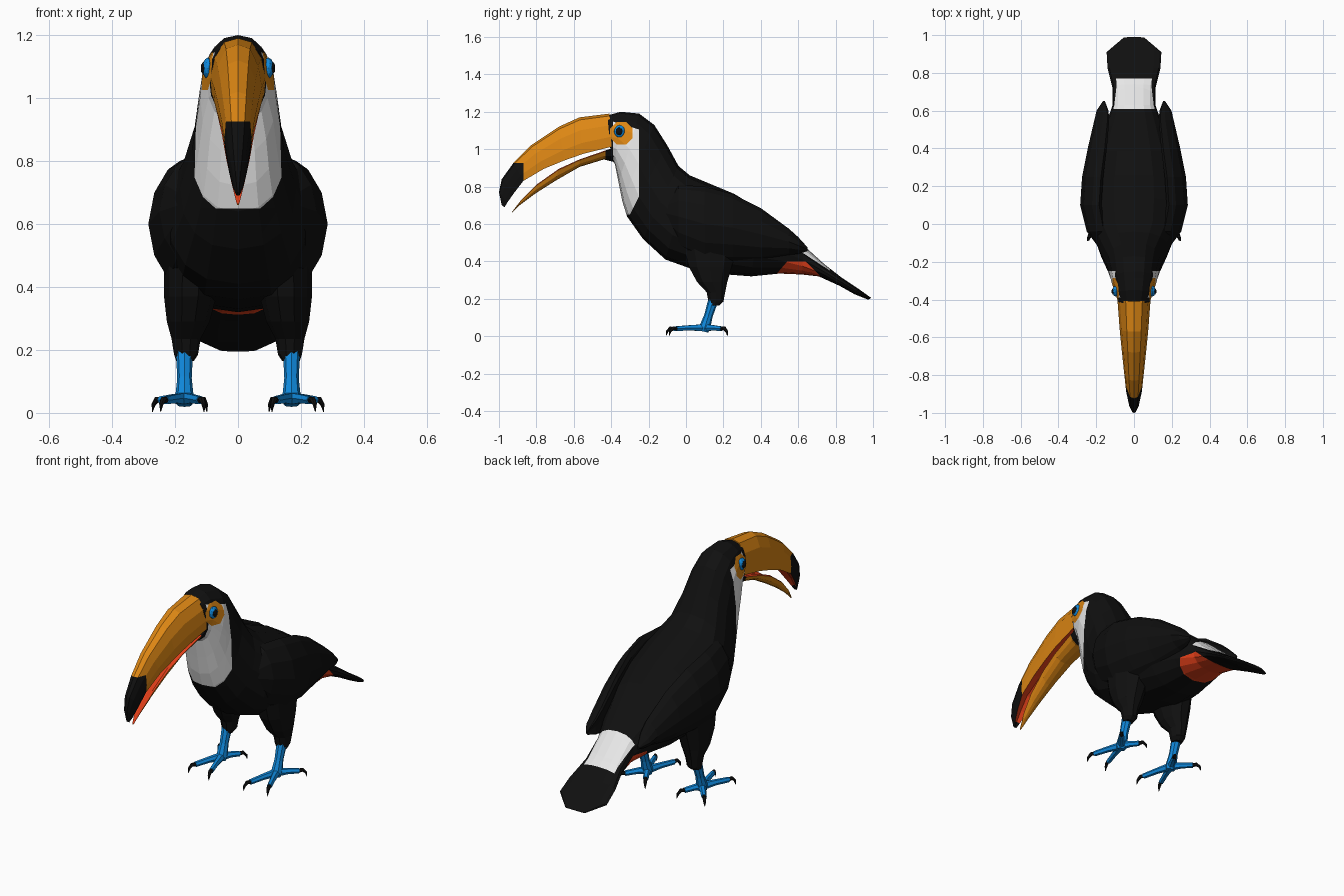
import bpy, bmesh, math
from mathutils import Vector

if "Cube" in bpy.data.objects:
    bpy.data.objects.remove(bpy.data.objects["Cube"], do_unlink=True)

COLOURS = {
    "black": (0.005, 0.005, 0.005),
    "orange": (0.72, 0.24, 0.007),
    "white": (0.8, 0.8, 0.8),
    "red": (0.75, 0.05, 0.01),
    "blue": (0.005, 0.25, 0.72),
}
MATS = {}
for name, rgb in COLOURS.items():
    m = bpy.data.materials.new(name)
    m.use_nodes = True
    m.diffuse_color = (*rgb, 1)
    bsdf = m.node_tree.nodes["Principled BSDF"]
    bsdf.inputs["Base Color"].default_value = (*rgb, 1)
    bsdf.inputs["Roughness"].default_value = 0.7
    MATS[name] = m


def loft(rings):
    """Skin a list of equal point rings and cap both ends."""
    bm = bmesh.new()
    rows = [[bm.verts.new(p) for p in ring] for ring in rings]
    n = len(rows[0])
    for a, b in zip(rows, rows[1:]):
        for i in range(n):
            j = (i + 1) % n
            bm.faces.new((a[i], a[j], b[j], b[i]))
    bm.faces.new(rows[0][::-1])
    bm.faces.new(rows[-1])
    bmesh.ops.recalc_face_normals(bm, faces=bm.faces)
    return bm


def finish(bm, name, *colours):
    me = bpy.data.meshes.new(name)
    bm.to_mesh(me)
    bm.free()
    for c in colours:
        me.materials.append(MATS[c])
    ob = bpy.data.objects.new(name, me)
    bpy.context.collection.objects.link(ob)
    return ob


def section_loft(stations, profile):
    """Each station: top y, top z, bottom y, bottom z, half width."""
    return loft([[(u * w, by + (ty - by) * v, bz + (tz - bz) * v) for u, v in profile]
                 for ty, tz, by, bz, w in stations])


def paint(bm, index, planes):
    """Cut out the region behind every (point, normal) plane and colour it."""
    inside = list(bm.faces)
    for co, no in planes:
        co, no = Vector(co), Vector(no)
        geom = set(inside)
        for f in inside:
            geom.update(f.edges)
            geom.update(f.verts)
        res = bmesh.ops.bisect_plane(bm, geom=list(geom), plane_co=co, plane_no=no, dist=1e-5)
        found = {g for g in res["geom"] if isinstance(g, bmesh.types.BMFace)}
        found.update(f for f in inside if f.is_valid)
        inside = [f for f in found if (f.calc_center_median() - co).dot(no) < 0]
    for f in inside:
        f.material_index = index


def tube(name, path, radii, colour, sides=6):
    pts = [Vector(p) for p in path]
    rings = []
    for i, (p, r) in enumerate(zip(pts, radii)):
        d = pts[min(i + 1, len(pts) - 1)] - pts[max(i - 1, 0)]
        q = d.to_track_quat("Z", "Y")
        rings.append([p + q @ Vector((r * math.cos(k * math.tau / sides),
                                      r * math.sin(k * math.tau / sides), 0))
                      for k in range(sides)])
    return finish(loft(rings), name, colour)


def power(v, e):
    return math.copysign(abs(v) ** e, v)


def mirrored(half):
    return half + [(-u, v) for u, v in half[::-1] if u > 0]


# Body, from face to tail tip
oval = [(power(math.cos(a), 0.85), 0.5 + 0.5 * power(math.sin(a), 0.9))
        for a in (math.tau * k / 16 for k in range(16))]
body = section_loft([
    (-0.42, 1.18, -0.40, 0.95, 0.085),
    (-0.35, 1.20, -0.38, 0.92, 0.10),
    (-0.25, 1.19, -0.36, 0.82, 0.12),
    (-0.17, 1.13, -0.34, 0.72, 0.132),
    (-0.10, 1.02, -0.315, 0.64, 0.147),
    (-0.04, 0.91, -0.23, 0.52, 0.185),
    (0.02, 0.86, -0.11, 0.41, 0.225),
    (0.14, 0.81, 0.03, 0.36, 0.24),
    (0.26, 0.76, 0.22, 0.33, 0.23),
    (0.39, 0.68, 0.35, 0.32, 0.20),
    (0.52, 0.575, 0.50, 0.335, 0.155),
    (0.63, 0.485, 0.62, 0.33, 0.115),
    (0.74, 0.385, 0.71, 0.32, 0.115),
    (0.83, 0.315, 0.82, 0.27, 0.14),
    (0.92, 0.255, 0.90, 0.225, 0.145),
    (0.99, 0.205, 0.975, 0.195, 0.06)], oval)
# Bib, rump, undertail and eye patches
paint(body, 1, [((0, -0.25, 0), (0, 1, 0)), ((0, 0, 0.65), (0, 0, -1)),
                ((0, 0, 1.03), (0, 0.3, 1)), ((0, -0.39, 0), (0, -1, 0)),
                ((0, -0.27, 0.71), (0, 1, -0.5))])
paint(body, 1, [((0, 0.61, 0), (0, -1, 0)), ((0, 0.77, 0), (0, 1, 0)),
                ((0, 0.64, 0.435), (0, -0.65, -1))])
paint(body, 2, [((0, 0.49, 0.34), (0, -0.7, 0.6)), ((0, 0, 0.40), (0, 0, 1)),
                ((0, 0.72, 0.32), (0, 0.8, 0.8))])
patch = Vector((0, -0.345, 1.085))
paint(body, 3, [(patch + d * 0.06, d) for d in
                (Vector((0, math.cos(k * math.tau / 8), math.sin(k * math.tau / 8)))
                 for k in range(8))])
finish(body, "body", "black", "white", "red", "orange")

# Upper beak with red palate and black tip
upper = section_loft([
    (-0.41, 1.19, -0.39, 1.015, 0.088),
    (-0.57, 1.17, -0.55, 0.975, 0.076),
    (-0.68, 1.12, -0.65, 0.94, 0.066),
    (-0.83, 1.02, -0.76, 0.895, 0.053),
    (-0.92, 0.93, -0.87, 0.83, 0.042),
    (-0.985, 0.84, -0.92, 0.765, 0.03),
    (-1.00, 0.77, -0.955, 0.715, 0.017),
    (-0.985, 0.70, -0.97, 0.69, 0.005)],
    mirrored([(0, 1), (0.5, 0.93), (0.85, 0.65), (1, 0.3), (0.95, 0), (0, 0.12)]))
palate = Vector((0, 0.5, -0.87))
paint(upper, 2, [((0, -0.87, 0), (0, 1, 0)), ((0, 0, 0.925), (0, 0, 1))])
for f in upper.faces:
    if f.normal.dot(palate) > 0.75:
        f.material_index = 1
finish(upper, "upper_beak", "orange", "red", "black")

# Lower beak with red inside and black base
lower = section_loft([
    (-0.38, 1.01, -0.38, 0.93, 0.08),
    (-0.44, 0.99, -0.44, 0.945, 0.075),
    (-0.57, 0.945, -0.57, 0.905, 0.064),
    (-0.68, 0.895, -0.70, 0.83, 0.052),
    (-0.80, 0.81, -0.81, 0.76, 0.037),
    (-0.88, 0.73, -0.89, 0.70, 0.02),
    (-0.93, 0.665, -0.93, 0.66, 0.004)],
    mirrored([(0, 0.75), (0.8, 1), (1, 0.9), (0.8, 0.4), (0.45, 0.08), (0, 0)]))
for f in lower.faces:
    if f.normal.dot(-palate) > 0.6:
        f.material_index = 1
paint(lower, 2, [((0, -0.43, 0), (0, -1, 0))])
finish(lower, "lower_beak", "orange", "red", "black")


def ball(name, centre, scale, colour):
    bm = bmesh.new()
    bmesh.ops.create_icosphere(bm, subdivisions=2, radius=1)
    for v in bm.verts:
        v.co = Vector(centre) + Vector([a * b for a, b in zip(v.co, scale)])
    finish(bm, name, colour)


# Paired parts
for side, s in (("left", 1), ("right", -1)):
    ball(side + "_eye", (s * 0.096, -0.355, 1.095), (0.018, 0.03, 0.034), "blue")
    ball(side + "_pupil", (s * 0.104, -0.357, 1.095), (0.015, 0.02, 0.023), "black")

    # Folded wing: y, x, z, half thickness, half height
    rings = []
    for y, x, z, t, h in [(-0.12, 0.17, 0.66, 0.02, 0.07),
                          (-0.04, 0.205, 0.64, 0.045, 0.17),
                          (0.10, 0.235, 0.60, 0.05, 0.20),
                          (0.25, 0.225, 0.58, 0.05, 0.18),
                          (0.40, 0.20, 0.545, 0.045, 0.14),
                          (0.55, 0.175, 0.505, 0.035, 0.07),
                          (0.60, 0.17, 0.485, 0.028, 0.045),
                          (0.65, 0.16, 0.465, 0.005, 0.01)]:
        rings.append([(s * (x + t * math.cos(a) - t * math.sin(a) ** 2), y, z + h * math.sin(a))
                      for a in (math.tau * k / 12 for k in range(12))])
    finish(loft(rings), side + "_wing", "black")

    # Feathered thigh: z, x, y, radius x, radius y
    rings = []
    for z, x, y, rx, ry in [(0.48, 0.15, 0.13, 0.085, 0.15),
                            (0.37, 0.152, 0.13, 0.083, 0.12),
                            (0.29, 0.158, 0.14, 0.068, 0.085),
                            (0.235, 0.165, 0.16, 0.046, 0.052),
                            (0.185, 0.165, 0.16, 0.038, 0.042),
                            (0.165, 0.168, 0.15, 0.028, 0.03)]:
        rings.append([(s * (x + rx * math.cos(a)), y + ry * math.sin(a), z)
                      for a in (math.tau * k / 10 for k in range(10))])
    finish(loft(rings), side + "_thigh", "black")

    # Shin, toes and claws
    foot = Vector((s * 0.17, 0.10, 0.045))
    tube(side + "_shin", [(s * 0.17, 0.145, 0.19), (s * 0.17, 0.12, 0.11),
                          foot, foot - Vector((0, 0.005, 0.02))],
         [0.027, 0.023, 0.03, 0.024], "blue", 8)
    toes = {"front_inner": (-0.05, -0.165), "front_outer": (0.06, -0.15),
            "back_outer": (0.075, 0.09), "back_inner": (-0.05, 0.085)}
    for label, (dx, dy) in toes.items():
        reach = Vector((s * dx, dy, 0))
        step = reach.normalized()
        end = foot + reach - Vector((0, 0, 0.005))
        tube(f"{side}_{label}_toe", [foot, foot + reach * 0.5, end],
             [0.022, 0.016, 0.014], "blue")
        tube(f"{side}_{label}_claw",
             [end - step * 0.005, end + step * 0.02 + Vector((0, 0, 0.003)),
              end + step * 0.037 - Vector((0, 0, 0.014)),
              end + step * 0.042 - Vector((0, 0, 0.037))],
             [0.011, 0.010, 0.007, 0.001], "black")
